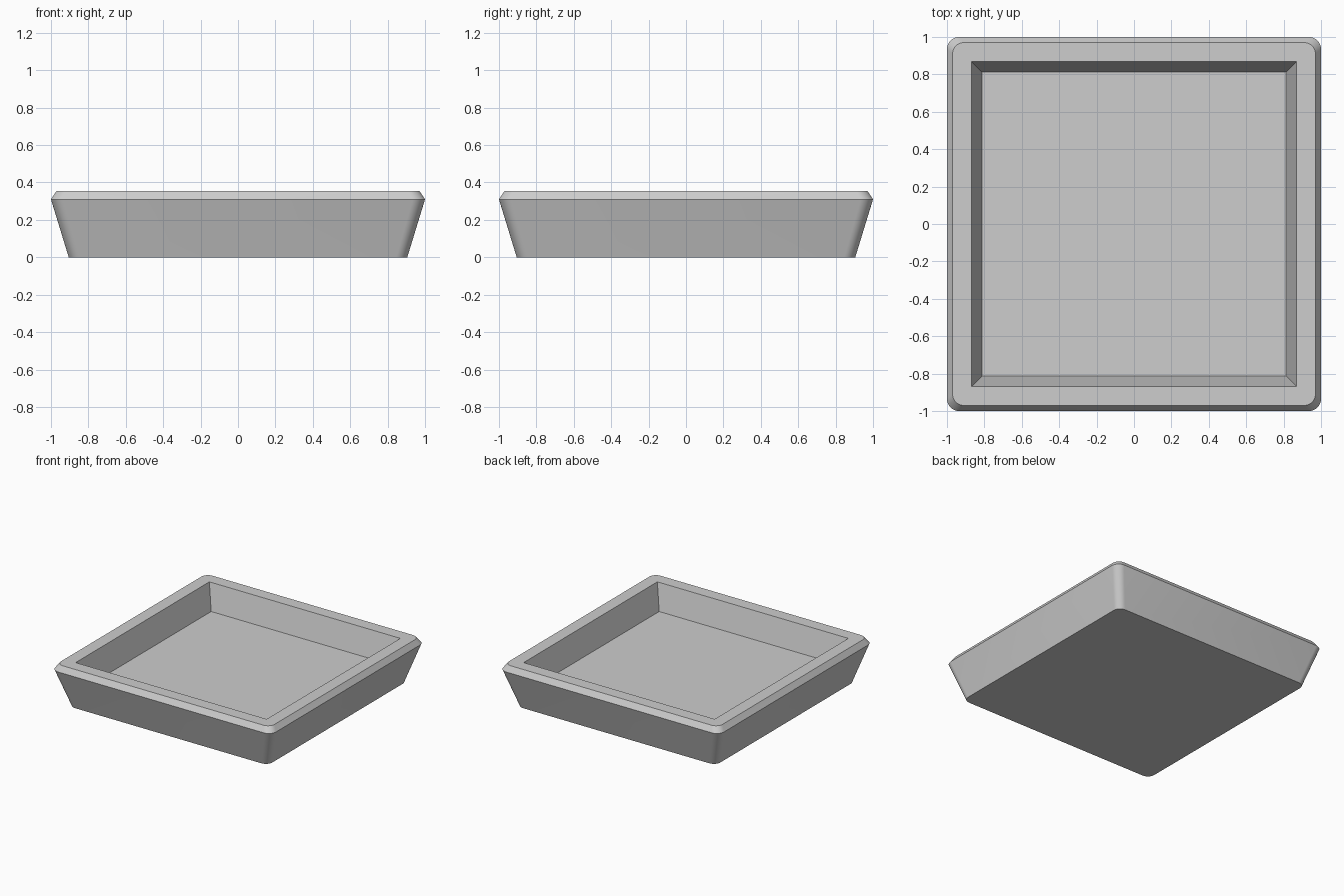
import bpy, bmesh, math

if "Cube" in bpy.data.objects:
    bpy.data.objects.remove(bpy.data.objects["Cube"])

STEPS = 8  # segments per rounded corner

grey = bpy.data.materials.new("light grey")
grey.diffuse_color = (0.61, 0.61, 0.61, 1)
grey.use_nodes = True
grey.node_tree.nodes["Principled BSDF"].inputs["Base Color"].default_value = grey.diffuse_color


def ring(bm, half, radius, z):
    """Square loop with rounded corners."""
    verts = []
    for corner in range(4):
        mid = math.radians(45 + 90 * corner)
        cx = math.copysign(half - radius, math.cos(mid))
        cy = math.copysign(half - radius, math.sin(mid))
        for i in range(STEPS + 1):
            a = math.radians(90 * corner + 90 * i / STEPS)
            verts.append(bm.verts.new((cx + radius * math.cos(a),
                                       cy + radius * math.sin(a), z)))
    return verts


# Cross-section from the base, up the outside, over the rim, down to the floor
section = [  # half width, corner radius, height
    (0.905, 0.06, 0.0),
    (1.0, 0.065, 0.31),
    (0.97, 0.06, 0.355),
    (0.868, 0.0, 0.355),
    (0.813, 0.0, 0.147),
]

bm = bmesh.new()
rings = [ring(bm, *s) for s in section]
for low, high in zip(rings, rings[1:]):
    n = len(low)
    for i in range(n):
        j = (i + 1) % n
        bm.faces.new((low[i], low[j], high[j], high[i]))
bm.faces.new(rings[0][::-1])  # underside
bm.faces.new(rings[-1])       # tray floor
bmesh.ops.remove_doubles(bm, verts=bm.verts, dist=0.0001)
bmesh.ops.recalc_face_normals(bm, faces=bm.faces)

mesh = bpy.data.meshes.new("square_tray")
bm.to_mesh(mesh)
bm.free()
mesh.materials.append(grey)
tray = bpy.data.objects.new("square_tray", mesh)
bpy.context.collection.objects.link(tray)

# Smooth rounded corners, crisp rim and floor edges
bpy.context.view_layer.objects.active = tray
tray.select_set(True)
bpy.ops.object.shade_smooth_by_angle(angle=math.radians(30))
